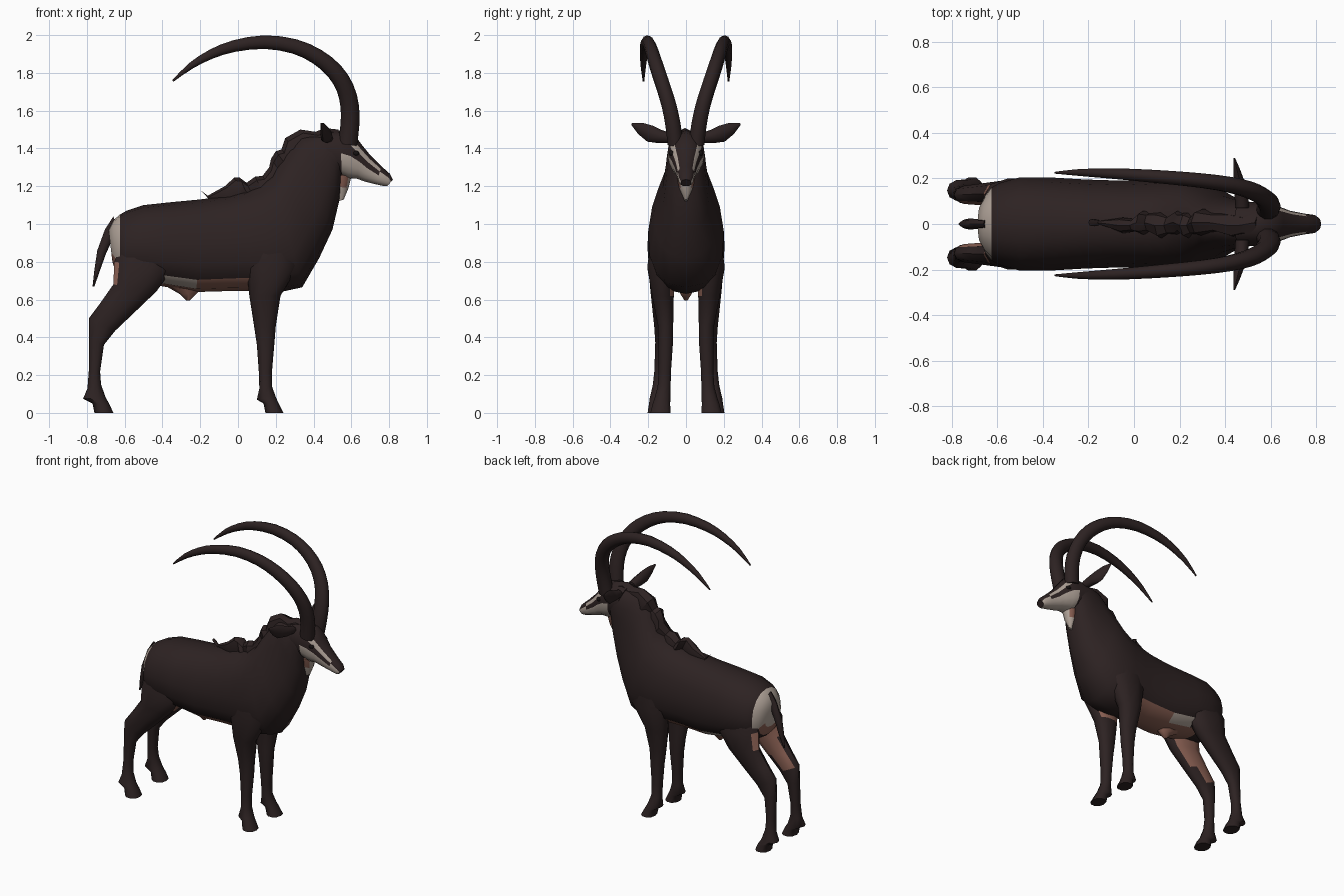
import bpy, bmesh, math
from mathutils import Vector as V


def material(name, rgb):
    m = bpy.data.materials.new(name)
    m.diffuse_color = (*rgb, 1)
    return m


DARK, WHITE, RED, BLACK = range(4)
MATS = [material("dark brown coat", (0.026, 0.016, 0.016)),
        material("pale markings", (0.44, 0.37, 0.32)),
        material("reddish belly", (0.25, 0.115, 0.085)),
        material("black eye", (0.008, 0.006, 0.006))]


def slab(ax, az, bx, bz, w, y=0.0):
    """Ring spanning two side-view points, with half-width w across y."""
    a, b = V((ax, y, az)), V((bx, y, bz))
    return ((a + b) / 2, (a - b) / 2, V((0, w, 0)))


def loft(name, rings, n=12, power=1.0, rule=None, angle=50, pear=0.0):
    """Skin rings (centre, u, v); rule(centre, normal, segment) picks a colour.
    pear narrows the u side of each ring and widens the other."""
    def sp(c):
        return math.copysign(abs(c) ** power, c)
    bm = bmesh.new()
    loops = []
    for c, u, v in rings:
        loops.append([bm.verts.new(c + u * sp(math.cos(t))
                                   + v * sp(math.sin(t)) * (1 - pear * math.cos(t)))
                      for t in (2 * math.pi * i / n for i in range(n))])
    seg = {}
    for a, b in zip(loops, loops[1:]):
        for i in range(n):
            f = bm.faces.new((a[i], a[(i + 1) % n], b[(i + 1) % n], b[i]))
            seg[f] = min(i, n - 1 - i)
    for end in (loops[0], loops[-1]):
        seg[bm.faces.new(end)] = -1
    bmesh.ops.recalc_face_normals(bm, faces=bm.faces)
    for f in bm.faces:
        if rule:
            f.material_index = rule(f.calc_center_median(), f.normal, seg[f])
    me = bpy.data.meshes.new(name)
    bm.to_mesh(me)
    bm.free()
    for m in MATS:
        me.materials.append(m)
    ob = bpy.data.objects.new(name, me)
    bpy.context.collection.objects.link(ob)
    bpy.ops.object.select_all(action='DESELECT')
    ob.select_set(True)
    bpy.context.view_layer.objects.active = ob
    bpy.ops.object.shade_smooth_by_angle(angle=math.radians(angle))
    return ob


def smooth_path(rows):
    """Insert a curved midpoint between neighbouring rows of numbers."""
    out = []
    for i in range(len(rows) - 1):
        a, b = rows[i], rows[i + 1]
        p, q = rows[max(i - 1, 0)], rows[min(i + 2, len(rows) - 1)]
        out += [a, tuple((9 * (s + t) - u - v) / 16 for s, t, u, v in zip(a, b, p, q))]
    return out + [rows[-1]]


# Torso and neck, with pale rump and reddish belly
def body_rule(c, nrm, k):
    if c.x < -0.64:
        return WHITE if c.z > 0.82 else RED
    if c.x < -0.61 and k in (2, 3, 4):
        return WHITE
    if k == 6 and -0.38 < c.x < -0.22:
        return WHITE
    if -0.46 < c.x < 0.06 and c.z < 0.71:
        return RED
    return DARK


loft("body", [slab(*r) for r in (
    (-0.685, 0.97, -0.665, 0.80, 0.08), (-0.66, 1.02, -0.645, 0.74, 0.125),
    (-0.625, 1.05, -0.625, 0.72, 0.16),
    (-0.59, 1.07, -0.59, 0.71, 0.18), (-0.50, 1.10, -0.50, 0.70, 0.205),
    (-0.36, 1.115, -0.40, 0.67, 0.205), (-0.20, 1.13, -0.22, 0.64, 0.195),
    (-0.05, 1.15, -0.05, 0.645, 0.19), (0.06, 1.18, 0.06, 0.645, 0.195),
    (0.12, 1.21, 0.18, 0.63, 0.20), (0.18, 1.26, 0.34, 0.665, 0.20),
    (0.22, 1.33, 0.43, 0.82, 0.165), (0.27, 1.40, 0.50, 0.97, 0.125),
    (0.33, 1.46, 0.54, 1.14, 0.108), (0.41, 1.475, 0.55, 1.26, 0.10),
    (0.48, 1.48, 0.56, 1.30, 0.09))], 16, 0.88, body_rule, pear=0.1)


# Head, with dark blaze and dark cheek stripe over pale face
def head_rule(c, nrm, k):
    if k < 0:
        return DARK
    if c.x < 0.555:
        return DARK if c.z > 1.28 else RED
    if c.x < 0.6:
        return RED if k == 7 else WHITE if k > 3 else DARK
    if k <= 1 or (k == 2 and c.x > 0.77) or (k == 3 and c.x < 0.77):
        return DARK
    return WHITE


loft("head", [slab(*r) for r in (
    (0.44, 1.485, 0.50, 1.28, 0.095), (0.54, 1.495, 0.55, 1.255, 0.098),
    (0.61, 1.48, 0.58, 1.24, 0.09), (0.655, 1.42, 0.63, 1.24, 0.074),
    (0.70, 1.365, 0.67, 1.225, 0.058), (0.76, 1.305, 0.73, 1.21, 0.046),
    (0.805, 1.265, 0.775, 1.2, 0.04), (0.82, 1.235, 0.79, 1.2, 0.028))],
    16, 0.9, head_rule)

# Throat tuft
loft("throat_tuft", [slab(*r) for r in (
    (0.50, 1.27, 0.60, 1.25, 0.05), (0.51, 1.20, 0.585, 1.19, 0.038),
    (0.53, 1.12, 0.56, 1.13, 0.008))], 8,
    rule=lambda c, nrm, k: WHITE if c.z < 1.19 or nrm.x > 0.75 else RED)

# Ragged mane along the crest of neck and withers
crest = ((-0.20, 1.18), (-0.16, 1.15), (-0.07, 1.20), (-0.02, 1.245), (0.01, 1.245),
         (0.045, 1.218), (0.09, 1.25), (0.13, 1.255), (0.165, 1.30), (0.175, 1.345),
         (0.20, 1.385), (0.23, 1.395), (0.25, 1.455), (0.33, 1.50), (0.41, 1.488),
         (0.46, 1.508), (0.53, 1.50))
rings = []
for i, (x, z) in enumerate(crest):
    t = i / (len(crest) - 1)
    w = 0.008 + 0.045 * min(1, i / 5) + 0.008 * (-1) ** i
    rings.append(slab(x, z, x + 0.03 + 0.08 * min(1, t * 1.5),
                      z - 0.03 - 0.11 * min(1, i / 4), max(w, 0.006), 0.006 * (-1) ** (i // 2)))
loft("mane", rings, 8, 0.9, angle=35)

# Tail and belly tuft
loft("tail", [slab(*r) for r in (
    (-0.66, 1.04, -0.64, 0.98, 0.02), (-0.705, 0.97, -0.66, 0.93, 0.022),
    (-0.745, 0.86, -0.70, 0.84, 0.024), (-0.76, 0.76, -0.725, 0.77, 0.02),
    (-0.77, 0.67, -0.76, 0.67, 0.005))], 8)
loft("belly_tuft", [slab(*r) for r in (
    (-0.38, 0.67, -0.18, 0.67, 0.05), (-0.31, 0.63, -0.22, 0.63, 0.03),
    (-0.275, 0.595, -0.255, 0.595, 0.008))], 8, rule=lambda c, nrm, k: RED)

FRONT = ((0.04, 0.95, 0.32, 0.95, 0.06, 0.125), (0.045, 0.76, 0.32, 0.78, 0.078, 0.13),
         (0.06, 0.62, 0.225, 0.62, 0.06, 0.122), (0.085, 0.46, 0.20, 0.46, 0.042, 0.108),
         (0.10, 0.36, 0.192, 0.36, 0.04, 0.108), (0.11, 0.22, 0.18, 0.22, 0.034, 0.112),
         (0.113, 0.13, 0.18, 0.14, 0.036, 0.116), (0.10, 0.07, 0.20, 0.085, 0.044, 0.124),
         (0.135, 0.05, 0.215, 0.05, 0.048, 0.13), (0.145, 0, 0.24, 0, 0.056, 0.135))
HIND = ((-0.60, 0.95, -0.40, 0.95, 0.03, 0.11), (-0.655, 0.80, -0.35, 0.76, 0.072, 0.13),
        (-0.66, 0.68, -0.43, 0.645, 0.06, 0.132), (-0.73, 0.58, -0.55, 0.53, 0.05, 0.13),
        (-0.79, 0.50, -0.65, 0.435, 0.042, 0.128), (-0.79, 0.39, -0.71, 0.36, 0.036, 0.128),
        (-0.79, 0.22, -0.73, 0.22, 0.033, 0.136), (-0.797, 0.13, -0.725, 0.15, 0.036, 0.142),
        (-0.82, 0.075, -0.70, 0.08, 0.047, 0.147), (-0.77, 0.05, -0.68, 0.045, 0.05, 0.148),
        (-0.76, 0, -0.66, 0, 0.058, 0.148))
# Horn path: x, y, z, radius in the side plane
HORN = ((0.58, 0.056, 1.42, 0.050), (0.592, 0.068, 1.52, 0.050), (0.592, 0.088, 1.62, 0.049),
        (0.567, 0.118, 1.72, 0.047), (0.51, 0.148, 1.81, 0.045), (0.42, 0.172, 1.885, 0.042),
        (0.30, 0.19, 1.94, 0.039), (0.14, 0.205, 1.963, 0.036), (-0.02, 0.217, 1.942, 0.031),
        (-0.14, 0.223, 1.90, 0.025), (-0.25, 0.226, 1.837, 0.017), (-0.345, 0.225, 1.757, 0.005))
EAR = (((0.475, 0.07, 1.455), (0, 0, 0.025), (0.03, 0, 0)),
       ((0.47, 0.14, 1.463), (0.005, -0.012, 0.034), (0.03, 0.005, 0)),
       ((0.46, 0.19, 1.478), (0.008, -0.015, 0.042), (0.022, 0.005, 0)),
       ((0.45, 0.24, 1.505), (0.004, -0.012, 0.03), (0.014, 0.003, 0)),
       ((0.44, 0.288, 1.53), (0, -0.002, 0.005), (0.004, 0, 0)))

for side, s in (("left", 1), ("right", -1)):
    # Legs, reddish on the inner thighs and buttocks
    for name, rows, low in (("front_leg", FRONT, 0.6), ("hind_leg", HIND, 0.5)):
        def leg_rule(c, nrm, k):
            inner = c.z > low and nrm.y * s < -0.5
            buttock = c.x < -0.6 and 0.7 < c.z < 0.9 and nrm.x < -0.8
            return RED if inner or buttock else DARK
        loft(f"{name}_{side}", [slab(*r[:5], r[5] * s) for r in rows], 10, 0.9, leg_rule)

    # Sweeping horns
    path, rings = smooth_path(HORN), []
    for i, (x, y, z, r) in enumerate(path):
        p, q = path[max(i - 1, 0)], path[min(i + 1, len(path) - 1)]
        u = V((q[2] - p[2], 0, p[0] - q[0])).normalized() * r
        rings.append((V((x, y * s, z)), u, V((0, 0.86 * r * s, 0))))
    loft(f"horn_{side}", rings, 10)

    # Leaf-shaped ears
    loft(f"ear_{side}", [tuple(V((a[0], a[1] * s, a[2])) for a in r) for r in EAR], 8)

    # Eyes
    loft(f"eye_{side}", [(V((0.625, (0.074 + d) * s, 1.375)), V((r, 0, 0)), V((0, 0, r * 0.8)))
                         for d, r in ((-0.01, 0.018), (0.008, 0.016), (0.014, 0.008))], 8,
         rule=lambda c, nrm, k: BLACK)
